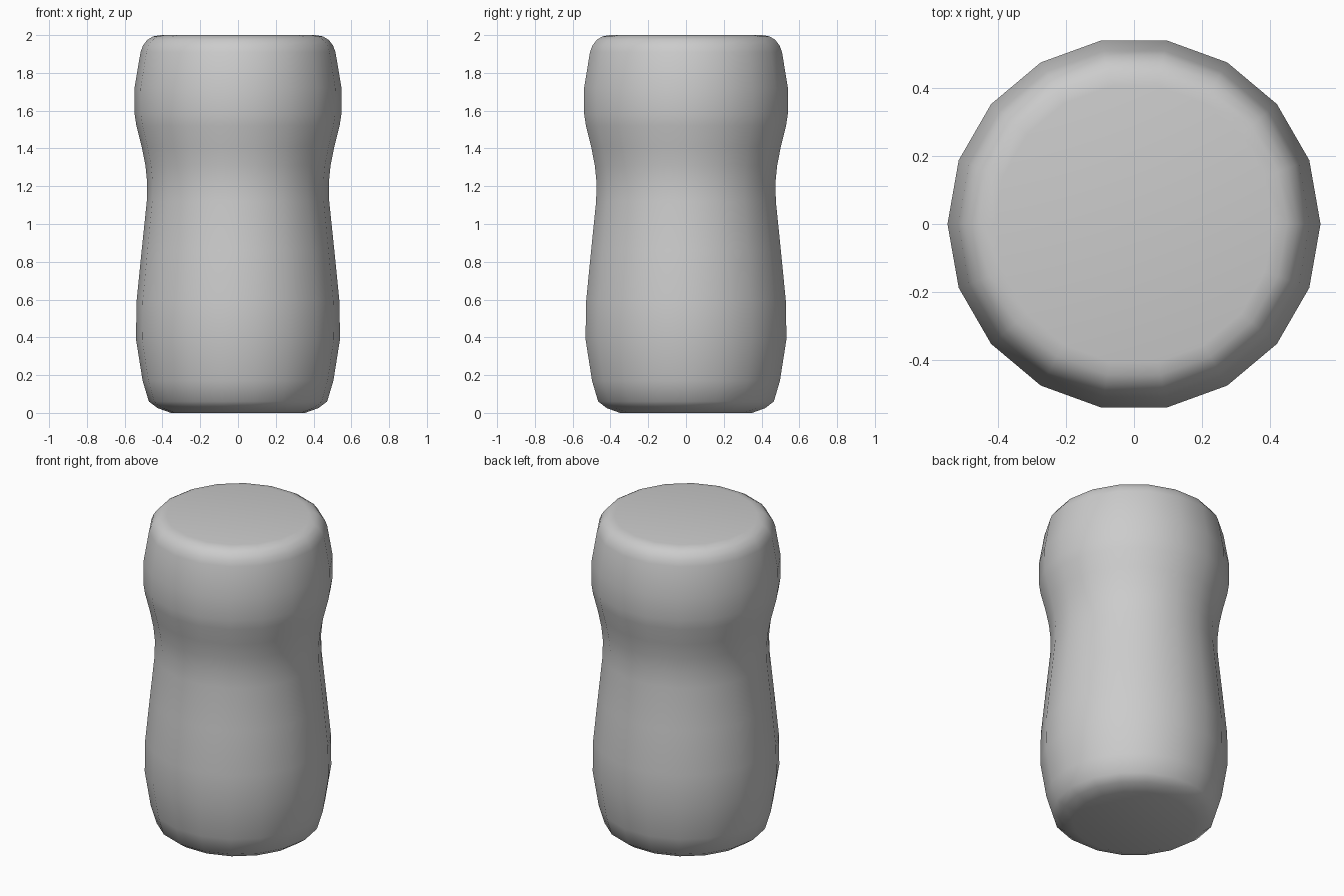
import bpy, bmesh, math

if "Cube" in bpy.data.objects:
    bpy.data.objects.remove(bpy.data.objects["Cube"])

SIDES = 18
# Body profile as (radius, height), bottom to top
PROFILE = [(0.355, 0.0), (0.425, 0.025), (0.472, 0.06), (0.505, 0.17), (0.54, 0.39),
           (0.537, 0.59), (0.51, 0.86), (0.483, 1.12), (0.481, 1.22), (0.49, 1.31),
           (0.51, 1.41), (0.538, 1.52), (0.547, 1.58), (0.548, 1.72), (0.516, 1.91),
           (0.503, 1.945), (0.48, 1.975), (0.45, 1.993), (0.41, 2.0)]

# Turned body: one ring per profile point, bridged with quads and capped
bm = bmesh.new()
rings = []
for r, z in PROFILE:
    rings.append([bm.verts.new((r * math.cos(2 * math.pi * i / SIDES),
                                r * math.sin(2 * math.pi * i / SIDES), z))
                  for i in range(SIDES)])
for low, high in zip(rings, rings[1:]):
    for i in range(SIDES):
        j = (i + 1) % SIDES
        bm.faces.new((low[i], low[j], high[j], high[i]))
bm.faces.new(list(reversed(rings[0])))
bm.faces.new(rings[-1])
for f in bm.faces:
    f.smooth = True

mesh = bpy.data.meshes.new("shaped_body")
bm.to_mesh(mesh)
bm.free()
body = bpy.data.objects.new("shaped_body", mesh)
bpy.context.collection.objects.link(body)
